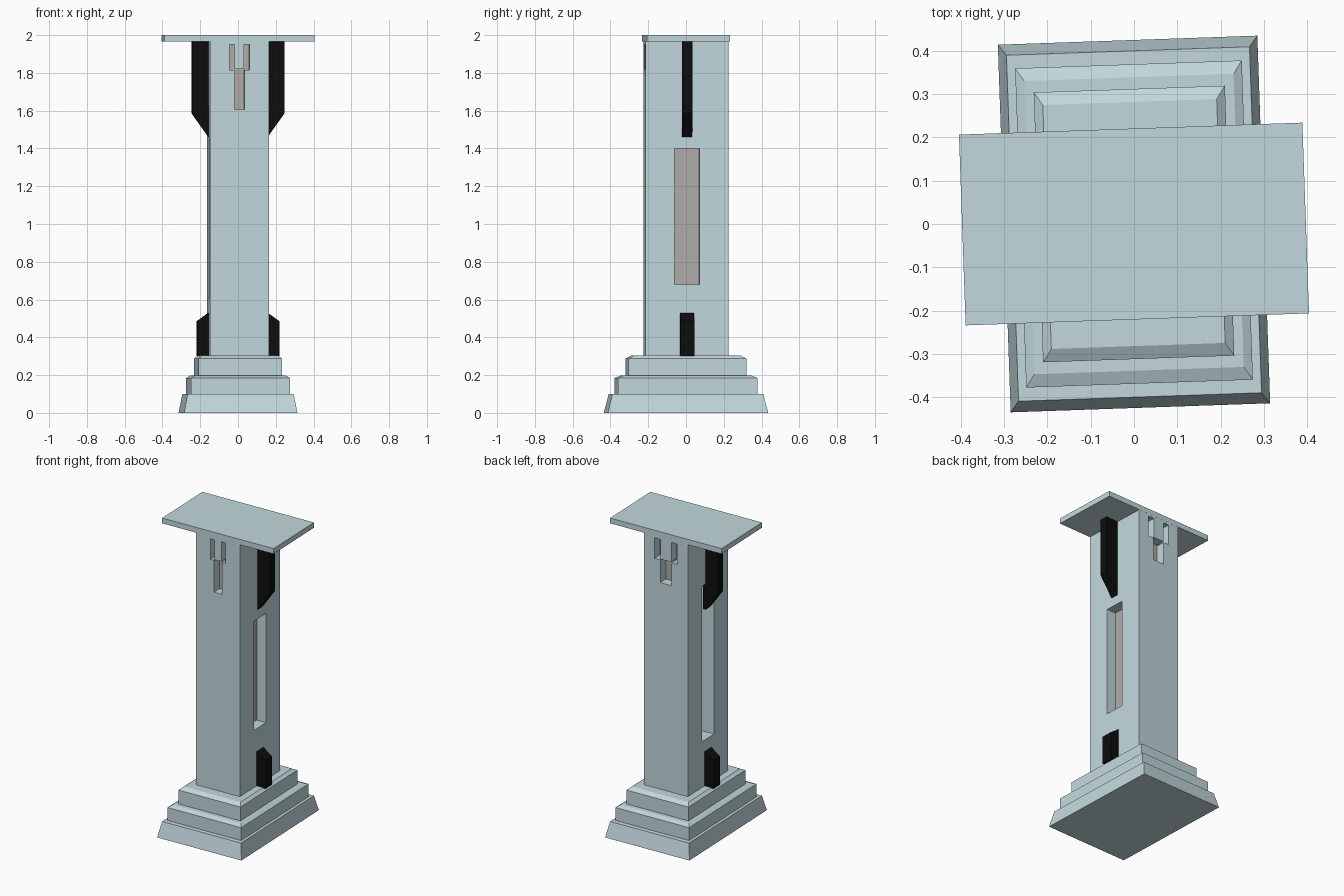
import bpy, bmesh, math
from mathutils import Matrix

if "Cube" in bpy.data.objects:
    bpy.data.objects.remove(bpy.data.objects["Cube"])

TURN = Matrix.Rotation(math.radians(2), 4, 'Z')  # whole pillar is slightly turned


def material(name, rgb):
    m = bpy.data.materials.new(name)
    m.diffuse_color = (*rgb, 1)
    m.use_nodes = True
    m.node_tree.nodes["Principled BSDF"].inputs["Base Color"].default_value = m.diffuse_color
    return m


STONE = material("pale_stone", (0.54, 0.69, 0.72))
RECESS = material("recess_grey", (0.44, 0.41, 0.41))
DARK = material("dark_metal", (0.004, 0.004, 0.004))


def finish(name, bm, *mats):
    bmesh.ops.recalc_face_normals(bm, faces=bm.faces)
    me = bpy.data.meshes.new(name)
    bm.to_mesh(me)
    bm.free()
    ob = bpy.data.objects.new(name, me)
    bpy.context.collection.objects.link(ob)
    for m in mats:
        me.materials.append(m)
    return ob


def stack(name, rings):
    """Rectangular solid lofted through (half_x, half_y, z) rings."""
    bm = bmesh.new()
    loops = [[bm.verts.new((sx * hx, sy * hy, z))
              for sx, sy in ((-1, -1), (1, -1), (1, 1), (-1, 1))] for hx, hy, z in rings]
    for a, b in zip(loops, loops[1:]):
        for i in range(4):
            j = (i + 1) % 4
            bm.faces.new((a[i], a[j], b[j], b[i]))
    bm.faces.new(loops[0][::-1])
    bm.faces.new(loops[-1])
    return finish(name, bm, STONE)


def bracket(name, side, half_y, profile):
    """Side bracket: (x, z) profile extruded along y."""
    bm = bmesh.new()
    face = bm.faces.new([bm.verts.new((side * x, -half_y, z)) for x, z in profile])
    ext = bmesh.ops.extrude_face_region(bm, geom=[face])
    verts = [v for v in ext["geom"] if isinstance(v, bmesh.types.BMVert)]
    bmesh.ops.translate(bm, verts=verts, vec=(0, 2 * half_y, 0))
    return finish(name, bm, DARK)


def cut(ob, x0, x1, y0, y1, z0, z1):
    """Carve one box out of an object."""
    bm = bmesh.new()
    bmesh.ops.create_cube(bm, size=1)
    bmesh.ops.scale(bm, verts=bm.verts, vec=(x1 - x0, y1 - y0, z1 - z0))
    bmesh.ops.translate(bm, verts=bm.verts, vec=((x0 + x1) / 2, (y0 + y1) / 2, (z0 + z1) / 2))
    cutter = finish("cutter", bm, STONE)
    cutter.hide_render = True
    mod = ob.modifiers.new("cut", 'BOOLEAN')
    mod.operation, mod.solver, mod.object = 'DIFFERENCE', 'EXACT', cutter
    bpy.context.view_layer.objects.active = ob
    bpy.ops.object.modifier_apply(modifier=mod.name)
    bpy.data.objects.remove(cutter)


HX, HY = 0.156, 0.220

# stepped base
parts = [
    stack("base_plinth", [(0.30, 0.425, 0), (0.281, 0.40, 0.10)]),
    stack("base_middle_step", [(0.262, 0.369, 0.10), (0.262, 0.369, 0.185), (0.242, 0.339, 0.197)]),
    stack("base_upper_step", [(0.221, 0.312, 0.19), (0.221, 0.312, 0.288), (0.201, 0.282, 0.304)]),
    stack("top_plate", [(0.397, 0.2205, 1.965), (0.397, 0.2205, 2.0)]),
]

# shaft with side slots and forked notches
shaft = stack("shaft", [(HX, HY, 0.29), (HX, HY, 1.966)])
parts.append(shaft)
cut(shaft, HX - 0.066, HX + 0.1, -0.067, 0.067, 0.68, 1.40)
cut(shaft, -HX - 0.1, -HX + 0.10, -0.067, 0.067, 0.605, 1.63)
D = 0.06
for y0, y1, stem, inner, outer, low in ((-HY - 0.1, -HY + D, 0.0275, 0.025, 0.054, 1.605),
                                        (HY - D, HY + 0.1, 0.04, 0.038, 0.08, 1.665)):
    cut(shaft, -stem, stem, y0, y1, low, 1.82)
    for s in (-1, 1):
        a, b = sorted((s * inner, s * outer))
        cut(shaft, a, b, y0, y1, 1.815, 1.95)

# grey recess floors
shaft.data.materials.clear()
shaft.data.materials.append(STONE)
shaft.data.materials.append(RECESS)
for p in shaft.data.polygons:
    c, n = p.center, p.normal
    slot_floor = abs(n.x) > 0.9 and 0.04 < abs(c.x) < HX - 0.03 and abs(c.y) < 0.1
    notch_floor = abs(n.y) > 0.9 and abs(abs(c.y) - (HY - D)) < 0.005
    p.material_index = int(slot_floor or notch_floor)

# dark brackets on both sides
for s, side in ((-1, "left"), (1, "right")):
    parts.append(bracket("upper_bracket_" + side, s, 0.027,
                         [(0.14, 1.966), (0.245, 1.966), (0.245, 1.585), (HX, 1.46), (0.14, 1.46)]))
    parts.append(bracket("lower_bracket_" + side, s, 0.037,
                         [(0.14, 0.30), (0.219, 0.30), (0.219, 0.485), (HX, 0.53), (0.14, 0.53)]))

for ob in parts:
    ob.data.transform(TURN)
